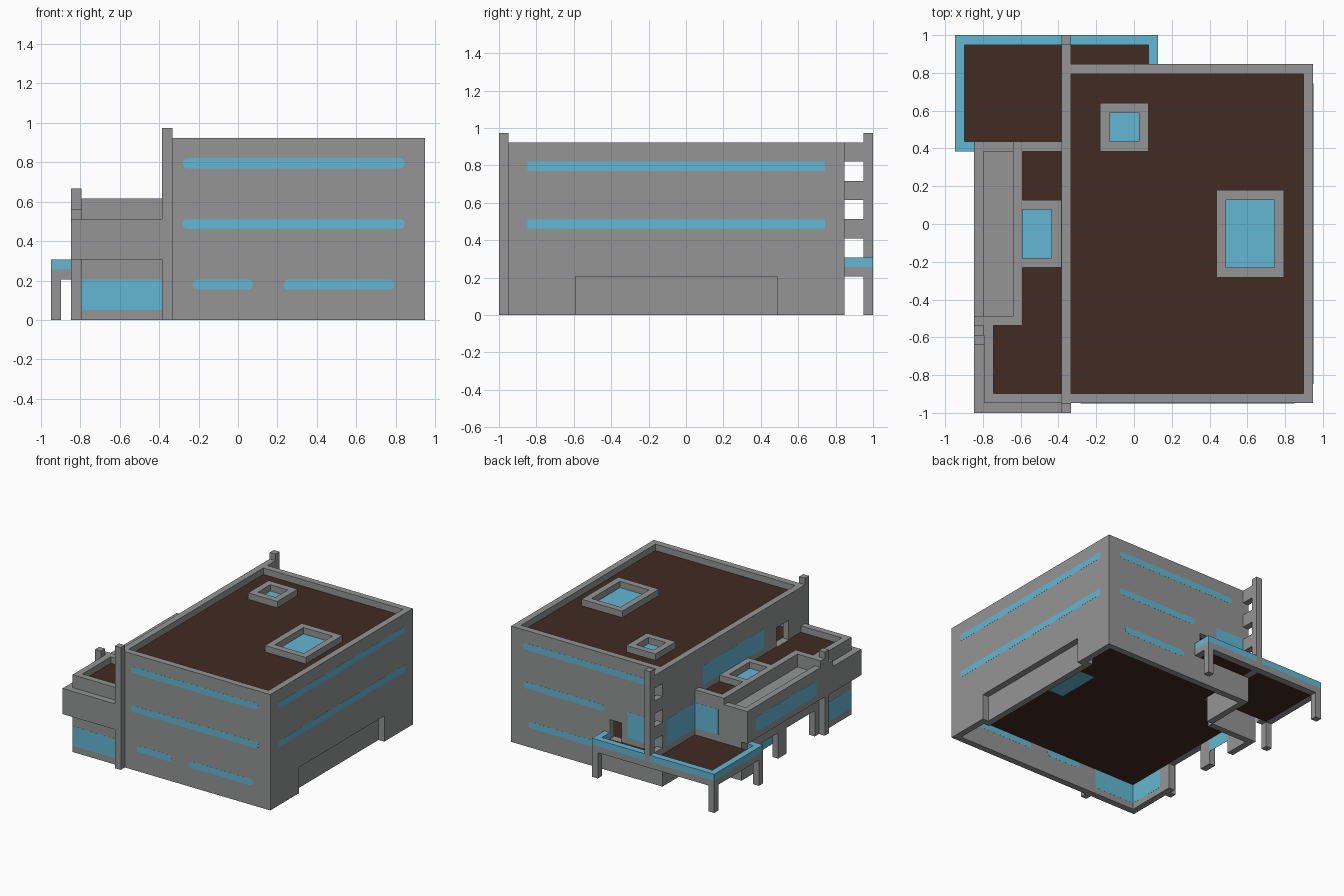
import bpy, bmesh, math

cube = bpy.data.objects.get("Cube")
if cube:
    bpy.data.objects.remove(cube)

U = 2 / 39          # building module
P = 0.012           # plate thickness in modules


def material(name, rgb):
    m = bpy.data.materials.new(name)
    m.use_nodes = True
    m.diffuse_color = (*rgb, 1)
    m.node_tree.nodes["Principled BSDF"].inputs["Base Color"].default_value = (*rgb, 1)
    return m


GREY = material("concrete grey", (0.292, 0.299, 0.295))
BLUE = material("glass blue", (0.125, 0.475, 0.655))
BROWN = material("roof brown", (0.054, 0.025, 0.016))


def point(i, j, k):
    return ((i - 18.5) * U, (j - 19.5) * U, k * U)


def finish(name, bm, mat):
    bmesh.ops.recalc_face_normals(bm, faces=bm.faces)
    me = bpy.data.meshes.new(name)
    bm.to_mesh(me)
    bm.free()
    me.materials.append(mat)
    ob = bpy.data.objects.new(name, me)
    bpy.context.collection.objects.link(ob)
    return ob


def boxes(name, mat, *bounds):
    """One object of boxes, each given as i0, i1, j0, j1, k0, k1 in modules."""
    bm = bmesh.new()
    for i0, i1, j0, j1, k0, k1 in bounds:
        lo, hi = point(i0, j0, k0), point(i1, j1, k1)
        for v in bmesh.ops.create_cube(bm, size=1)["verts"]:
            v.co = [(a + b) / 2 + c * (b - a) for a, b, c in zip(lo, hi, v.co)]
    return finish(name, bm, mat)


def pane(name, axis, face, inward, a0, a1, k0, k1):
    """Thin glass on the outside and the inside of a wall one module thick."""
    sides = []
    for f, d in ((face, -inward), (face + inward, inward)):
        n = sorted((f, f + d * P))
        sides.append((*n, a0, a1, k0, k1) if axis == "x" else (a0, a1, *n, k0, k1))
    return boxes(name, BLUE, *sides)


def strip(name, face, inward, a0, a1, k):
    """Round ended strip window on the outside and inside of a front or back wall."""
    bm = bmesh.new()
    for f, d in ((face, -inward), (face + inward, inward)):
        ring = []
        for end, turn in ((a1 - .5, -90), (a0 + .5, 90)):
            for s in range(7):
                t = math.radians(turn + 30 * s)
                ring.append((end + .5 * math.cos(t), k + .5 + .5 * math.sin(t)))
        loops = [[bm.verts.new(point(x, y, z)) for x, z in ring] for y in (f, f + d * P)]
        for loop in loops:
            bm.faces.new(loop)
        for n in range(len(ring)):
            m = (n + 1) % len(ring)
            bm.faces.new((loops[0][n], loops[0][m], loops[1][m], loops[1][n]))
    return finish(name, bm, BLUE)


def skylight(name, i0, i1, j0, j1, k, left=1):
    """Raised square kerb with glass inside it."""
    boxes(name + "_kerb", GREY,
          (i0, i1, j0, j0 + 1, k, k + 1), (i0, i1, j1 - 1, j1, k, k + 1),
          (i0, i0 + left, j0, j1, k, k + 1), (i1 - 1, i1, j0, j1, k, k + 1))
    boxes(name + "_glass", BLUE, (i0 + left, i1 - 1, j0 + 1, j1 - 1, k, k + P))


# Main block walls, with doorways onto the terraces
boxes("main_front_wall", GREY, (11, 37, 1, 2, 0, 18))
boxes("main_back_wall", GREY, (11, 37, 35, 36, 0, 5), (11, 18, 35, 36, 5, 8),
      (20, 37, 35, 36, 5, 8), (11, 37, 35, 36, 8, 18))
boxes("main_right_wall", GREY, (36, 37, 2, 35, 4, 18), (36, 37, 2, 8, 0, 4),
      (36, 37, 29, 35, 0, 4), (35, 36, 7, 30, 0, 5))
boxes("main_left_wall", GREY, (11, 12, 2, 35, 5, 11), (11, 12, 2, 5, 11, 14),
      (11, 12, 8, 35, 11, 14), (11, 12, 2, 35, 14, 18), (11, 12, 28, 35, 0, 5))
boxes("main_roof", BROWN, (12, 36, 2, 35, 16, 17))
boxes("storey_floors", BROWN, (12, 36, 2, 35, 4, 5), (12, 36, 2, 35, 10, 11),
      (4, 12, 2, 27, 4, 5))
skylight("large_skylight", 27, 34, 14, 23, 17)
skylight("small_skylight", 15, 20, 27, 32, 17)
boxes("ceiling_light", BLUE, (28, 33, 15, 22, 4 - P, 4))

# Tall end columns with tie beams
boxes("front_column", GREY, (11, 12, 0, 1, 0, 19))
boxes("back_column", GREY, (11, 12, 38, 39, 4, 19))
boxes("tie_beams", GREY, *[(11, 12, 36, 38, k, k + 2) for k in (4, 8, 12, 16)])

# Strip windows of the main block
for n, k in enumerate((15, 9)):
    strip(f"front_strip_{n}", 1, 1, 13, 35, k)
    pane(f"right_strip_{n}", "x", 37, -1, 3, 34, k, k + 1)
for n, (a, b) in enumerate(((14, 20), (23, 34))):
    strip(f"front_low_strip_{n}", 1, 1, a, b, 3)
for n, (a, b, k) in enumerate(((14, 35, 15), (21, 35, 9), (23, 34, 3))):
    strip(f"back_strip_{n}", 36, -1, a, b, k)
pane("back_terrace_glass", "y", 36, -1, 12, 17, 6, 10)
pane("left_terrace_glass", "x", 11, 1, 28, 35, 6, 10)
pane("left_upper_glass", "x", 11, 1, 11, 26, 12, 15)

# Low side wing
boxes("wing_front", GREY, (3, 11, 1, 2, 0, 12), (2, 11, 0, 1, 6, 10))
boxes("wing_side_front", GREY, (3, 4, 2, 9, 0, 12), (2, 3, 1, 8, 6, 10),
      (2, 3, 7, 8, 10, 11))
boxes("wing_side_ground_wall", GREY, (3, 4, 9, 10, 0, 4), (3, 4, 17, 19, 0, 4),
      (3, 4, 23, 28, 0, 4), (3, 4, 9, 28, 4, 6))
boxes("wing_column", GREY, (2, 3, 8, 9, 0, 13))
boxes("wing_side_upper_wall", GREY, (2, 3, 9, 28, 6, 11), (3, 6, 27, 28, 6, 11))
boxes("wing_ledge", GREY, (3, 6, 10, 27, 9, 10))
boxes("wing_parapet", GREY, (6, 7, 10, 28, 9, 12), (3, 7, 9, 10, 9, 12),
      (2, 3, 9, 10, 11, 12), (6, 11, 27, 28, 10, 12))
boxes("wing_back_wall", GREY, (4, 11, 27, 28, 0, 10))
boxes("wing_roof", BROWN, (4, 11, 2, 9, 10, 11), (7, 11, 9, 27, 10, 11))
skylight("wing_skylight", 7, 11, 15, 22, 11, left=0)
pane("wing_front_glass", "y", 1, 1, 3, 11, 1, 4)
pane("wing_corner_glass", "x", 3, 1, 1, 8, 1, 4)
pane("wing_side_glass", "x", 2, 1, 11, 26, 7, 9.3)
pane("wing_back_glass", "y", 28, -1, 7, 11, 6, 10)
boxes("wing_door_transom", BLUE, (4 - P, 4, 19, 23, 2, 4))

# Terrace canopy: grey edge beam, blue rim, brown deck and posts
edges = ((0, 1, 27, 39), (1, 11, 38, 39), (12, 21, 38, 39), (20, 21, 36, 38), (1, 2, 27, 28))
boxes("canopy_edge", GREY, *[(*e, 4, 5) for e in edges])
boxes("canopy_rim", BLUE, *[(*e, 5, 6) for e in edges])
boxes("canopy_deck", BROWN, (1, 11, 28, 38, 4, 5), (12, 20, 36, 38, 4, 5))
boxes("canopy_posts", GREY, *[(i, i + 1, j, j + 1, 0, 4) for i, j in ((0, 27), (0, 38), (20, 38))])
